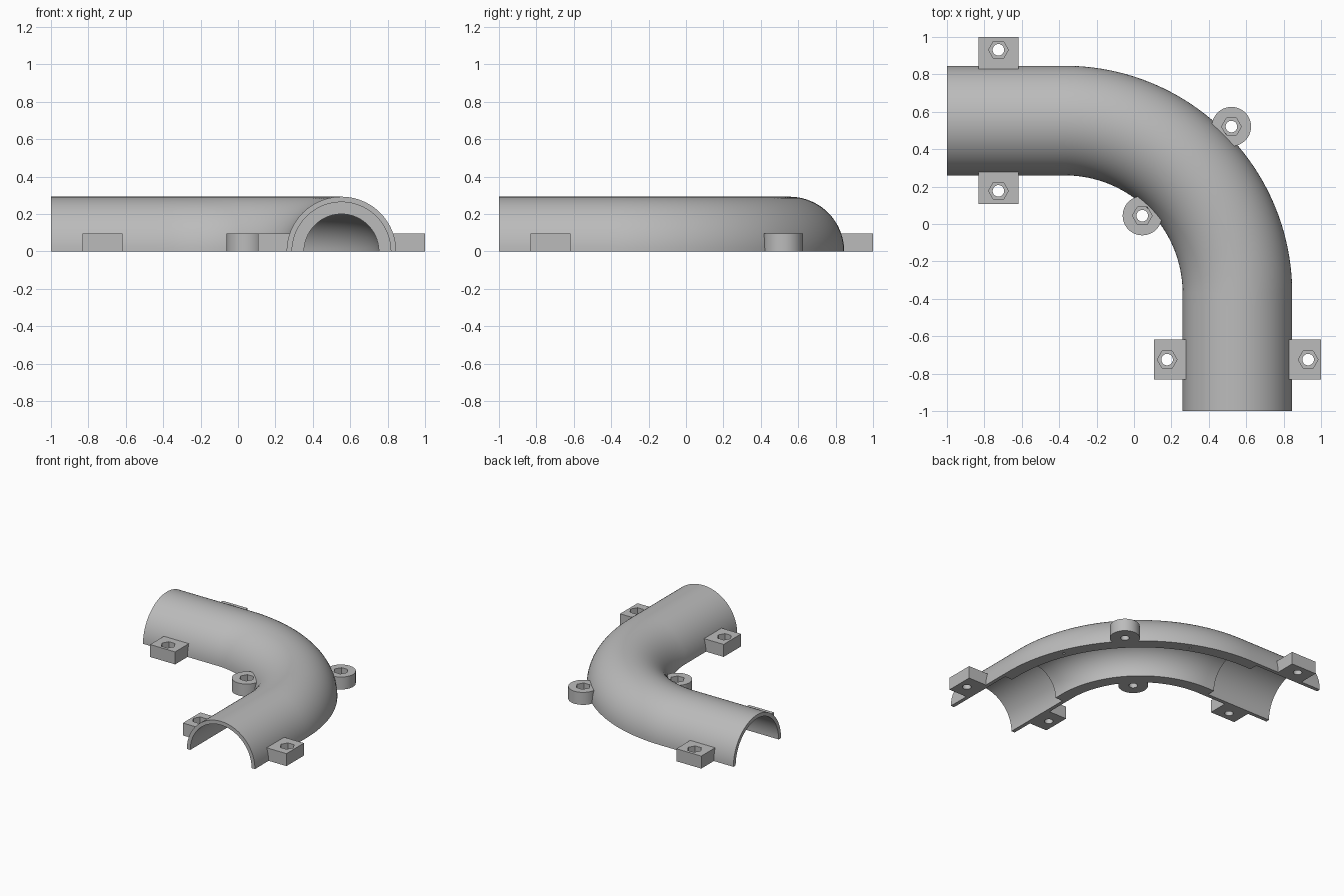
import bpy
import bmesh
from math import sin, cos, pi, sqrt, radians
from mathutils import Vector

cube = bpy.data.objects.get("Cube")
if cube:
    bpy.data.objects.remove(cube, do_unlink=True)

grey = bpy.data.materials.new("plain grey")
grey.use_nodes = True
grey.diffuse_color = (0.5, 0.5, 0.5, 1)
grey.node_tree.nodes["Principled BSDF"].inputs["Base Color"].default_value = (0.5, 0.5, 0.5, 1)

AXIS = 0.553      # offset of the straight runs
BEND = -0.37      # bend centre in x and y
RUN = AXIS - BEND  # bend radius of the centreline
OUTER, SOCKET, BORE = 0.293, 0.264, 0.2
STEP = -0.44      # where the socket meets the narrower bore
LUG_H = 0.097


def cylinder(name, x, y, z0, z1, r, sides, turn=0):
    bpy.ops.mesh.primitive_cylinder_add(vertices=sides, radius=r, depth=z1 - z0,
                                        location=(x, y, (z0 + z1) / 2), rotation=(0, 0, turn))
    bpy.context.object.name = name
    return bpy.context.object


def cut(obj, cutters):
    for c in cutters:
        c.hide_render = True
        mod = obj.modifiers.new("cut", 'BOOLEAN')
        mod.operation, mod.solver, mod.object = 'DIFFERENCE', 'EXACT', c
        bpy.context.view_layer.objects.active = obj
        bpy.ops.object.modifier_apply(modifier=mod.name)
        bpy.data.objects.remove(c, do_unlink=True)


def finish(obj):
    obj.data.materials.clear()
    obj.data.materials.append(grey)
    bpy.ops.object.select_all(action='DESELECT')
    obj.select_set(True)
    bpy.context.view_layer.objects.active = obj
    bpy.ops.object.shade_smooth_by_angle(angle=radians(30))


# Half pipe: sweep a half ring along straight run, bend, straight run
def half_pipe():
    stations = []  # (centre, sideways direction, inner radius)
    for x, r in ((-1, SOCKET), (STEP, SOCKET), (STEP, BORE)):
        stations.append((Vector((x, AXIS, 0)), Vector((0, 1, 0)), r))
    arcs = 40
    for i in range(arcs + 1):
        a = pi / 2 * (1 - i / arcs)
        side = Vector((cos(a), sin(a), 0))
        stations.append((Vector((BEND, BEND, 0)) + side * RUN, side, BORE))
    for y, r in ((STEP, BORE), (STEP, SOCKET), (-1, SOCKET)):
        stations.append((Vector((AXIS, y, 0)), Vector((1, 0, 0)), r))

    bm = bmesh.new()
    n = 40
    rings = []
    for centre, side, inner in stations:
        arc = [side * cos(pi * k / n) + Vector((0, 0, sin(pi * k / n))) for k in range(n + 1)]
        pts = [centre + d * OUTER for d in arc] + [centre + d * inner for d in reversed(arc)]
        rings.append([bm.verts.new(p) for p in pts])
    m = len(rings[0])
    for a, b in zip(rings, rings[1:]):
        for k in range(m):
            bm.faces.new((a[k], a[(k + 1) % m], b[(k + 1) % m], b[k]))
    for ring in (rings[0], rings[-1]):
        for k in range(n):
            bm.faces.new((ring[k], ring[k + 1], ring[m - 2 - k], ring[m - 1 - k]))
    bmesh.ops.remove_doubles(bm, verts=bm.verts, dist=0.0001)
    bmesh.ops.recalc_face_normals(bm, faces=bm.faces)
    mesh = bpy.data.meshes.new("half_pipe")
    bm.to_mesh(mesh)
    bm.free()
    obj = bpy.data.objects.new("half_pipe", mesh)
    bpy.context.collection.objects.link(obj)
    # Small alignment holes in the underside of the outer wall
    pins = []
    for a in (pi / 8, 3 * pi / 8):
        r = RUN + (OUTER + BORE) / 2
        pins.append(cylinder("pin_hole", BEND + r * cos(a), BEND + r * sin(a), -0.03, 0.03, 0.01, 12))
    cut(obj, pins)
    finish(obj)


# Bolt hole with hexagonal nut pocket
def bolt_hole(obj, x, y):
    cut(obj, [cylinder("hole", x, y, -0.1, 0.2, 0.031, 24),
              cylinder("nut_pocket", x, y, 0.05, 0.2, 0.053, 6, pi / 6)])
    finish(obj)


def block_lug(name, x0, x1, y0, y1, hx, hy):
    bpy.ops.mesh.primitive_cube_add(size=1, location=((x0 + x1) / 2, (y0 + y1) / 2, LUG_H / 2))
    obj = bpy.context.object
    obj.name = name
    obj.scale = (x1 - x0, y1 - y0, LUG_H)
    bpy.ops.object.transform_apply(location=True, rotation=True, scale=True)
    bolt_hole(obj, hx, hy)


half_pipe()

# Square lugs, mirrored across the diagonal onto both straight runs
for label, a, b, hole in (("outer", 0.822, 1.0, 0.931), ("inner", 0.108, 0.284, 0.177)):
    block_lug("back_" + label + "_lug", -0.832, -0.617, a, b, -0.725, hole)
    block_lug("front_" + label + "_lug", a, b, -0.832, -0.617, hole, -0.725)

# Round lugs on the bend
for label, sign in (("outer", 1), ("inner", -1)):
    p = BEND + (RUN + sign * 0.337) / sqrt(2)
    lug = cylinder("bend_" + label + "_lug", p, p, 0, LUG_H, 0.105, 48)
    bolt_hole(lug, p, p)
